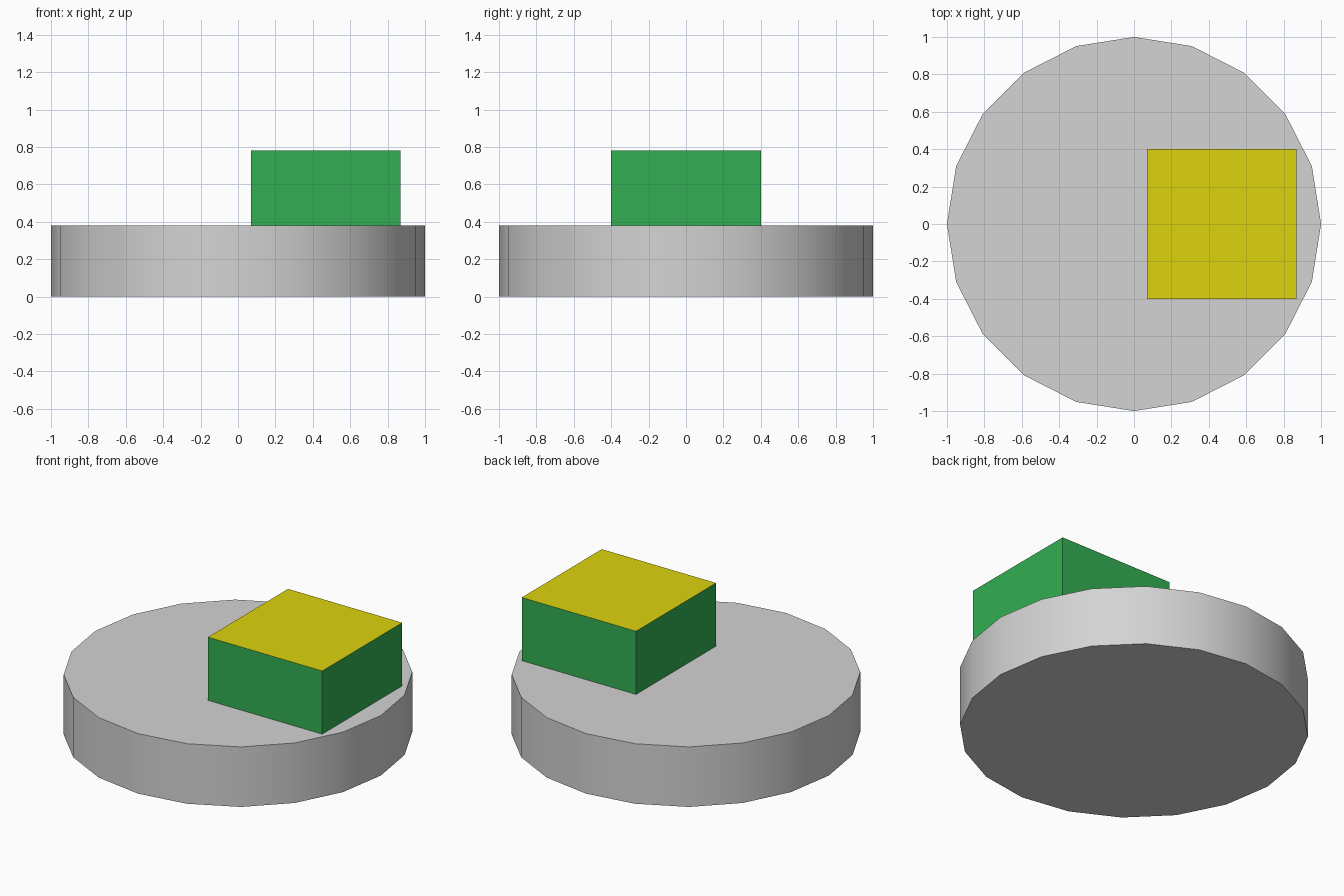
import bpy, math

if "Cube" in bpy.data.objects:
    bpy.data.objects.remove(bpy.data.objects["Cube"])


def material(name, rgb):
    m = bpy.data.materials.new(name)
    m.diffuse_color = (*rgb, 1)
    m.use_nodes = True
    m.node_tree.nodes["Principled BSDF"].inputs["Base Color"].default_value = m.diffuse_color
    return m


grey = material("light grey", (0.658, 0.658, 0.658))
green = material("green", (0.032, 0.429, 0.087))
yellow = material("yellow", (0.73, 0.651, 0.0044))

BASE_H, BOX_H = 0.38, 0.40

# Round base: 20 sides, smooth wall with sharp rims
bpy.ops.mesh.primitive_cylinder_add(vertices=20, radius=1, depth=BASE_H,
                                    location=(0, 0, BASE_H / 2))
base = bpy.context.object
base.name = "round_base"
base.data.materials.append(grey)
bpy.ops.object.shade_smooth_by_angle(angle=math.radians(30))

# Off-centre block with a yellow top face
bpy.ops.mesh.primitive_cube_add(size=1, location=(0.47, 0, BASE_H + BOX_H / 2))
block = bpy.context.object
block.name = "top_block"
block.scale = (0.8, 0.8, BOX_H)
block.data.materials.append(green)
block.data.materials.append(yellow)
for face in block.data.polygons:
    face.material_index = 1 if face.normal.z > 0.5 else 0
